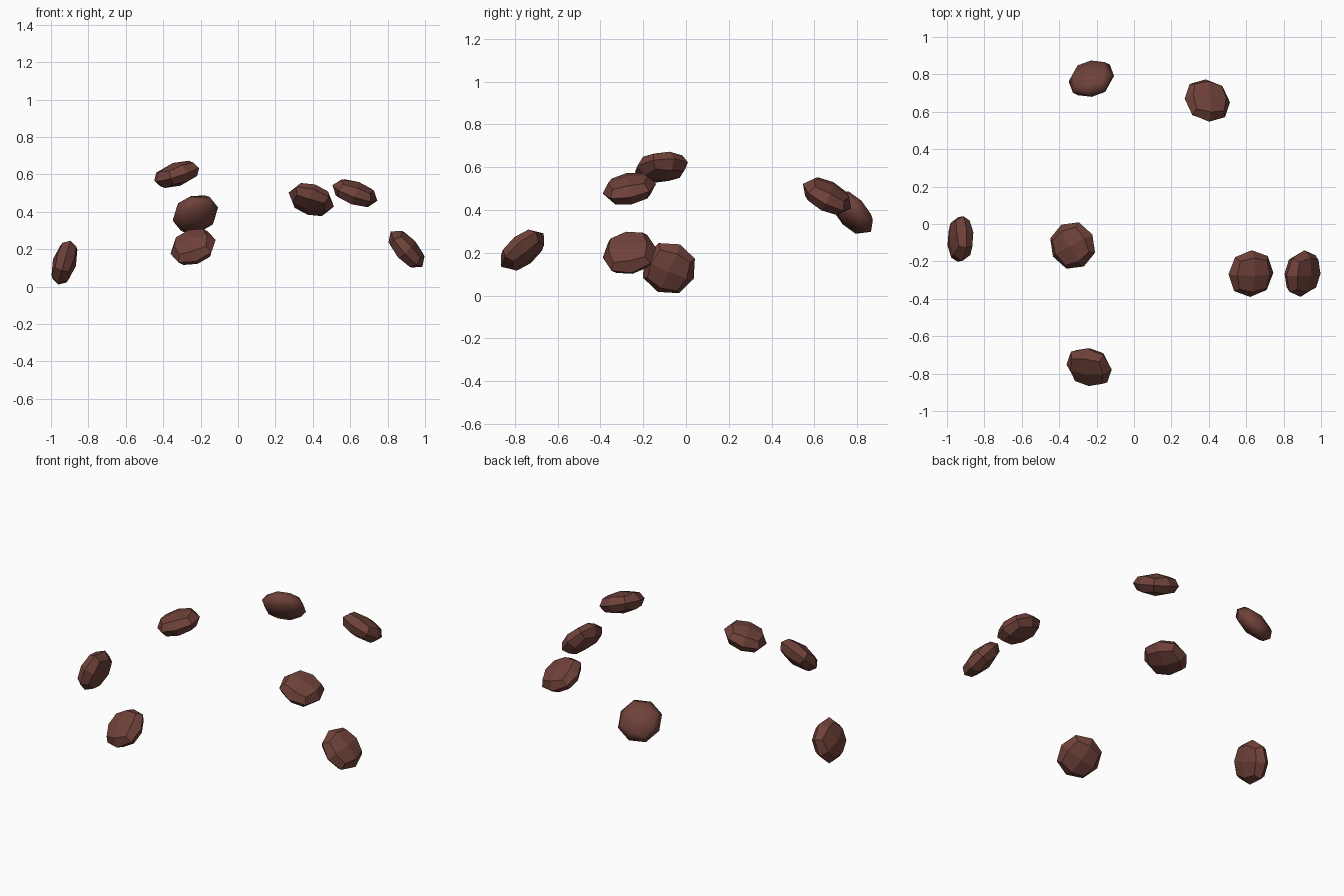
import bpy
from mathutils import Vector, Quaternion

if "Cube" in bpy.data.objects:
    bpy.data.objects.remove(bpy.data.objects["Cube"])

# One flat chocolate brown
brown = bpy.data.materials.new("chocolate_brown")
brown.diffuse_color = (0.160, 0.054, 0.042, 1)
brown.use_nodes = True
brown.node_tree.nodes["Principled BSDF"].inputs["Base Color"].default_value = brown.diffuse_color

RADIUS, HALF_THICK = 0.127, 0.064


def chip(name, loc, normal, yaw=0.0, smooth=False):
    """Flattened, once-subdivided cube lying on an invisible dome."""
    bpy.ops.mesh.primitive_cube_add(size=2)
    ob = bpy.context.object
    ob.name = name
    sub = ob.modifiers.new("round", 'SUBSURF')
    sub.levels = sub.render_levels = 1
    bpy.ops.object.modifier_apply(modifier="round")
    top = max(v.co.z for v in ob.data.vertices)
    rot = Vector((0, 0, 1)).rotation_difference(Vector(normal).normalized())
    rot = rot @ Quaternion((0, 0, 1), yaw)
    for v in ob.data.vertices:
        c = v.co / top
        v.co = rot @ Vector((c.x * RADIUS, c.y * RADIUS, c.z * HALF_THICK))
    ob.location = loc
    ob.data.materials.append(brown)
    for p in ob.data.polygons:
        p.use_smooth = smooth
    return ob


# Seven scattered chips: centre, facing direction, spin, smooth shading
chip("left_chip", (-0.928, -0.08, 0.128), (-0.96, 0.02, 0.28), 0.4)
chip("top_chip", (-0.328, -0.115, 0.60), (-0.30, -0.10, 0.95), 0.5)
chip("upper_right_chip", (0.625, -0.265, 0.50), (0.33, -0.18, 0.93))
chip("right_chip", (0.901, -0.265, 0.20), (0.74, -0.18, 0.65))
chip("front_chip", (-0.24, -0.765, 0.212), (-0.30, -0.63, 0.75))
chip("back_left_chip", (-0.228, 0.777, 0.388), (-0.28, 0.72, 0.66), 0.0, True)
chip("back_right_chip", (0.392, 0.66, 0.465), (0.30, 0.46, 0.86))
